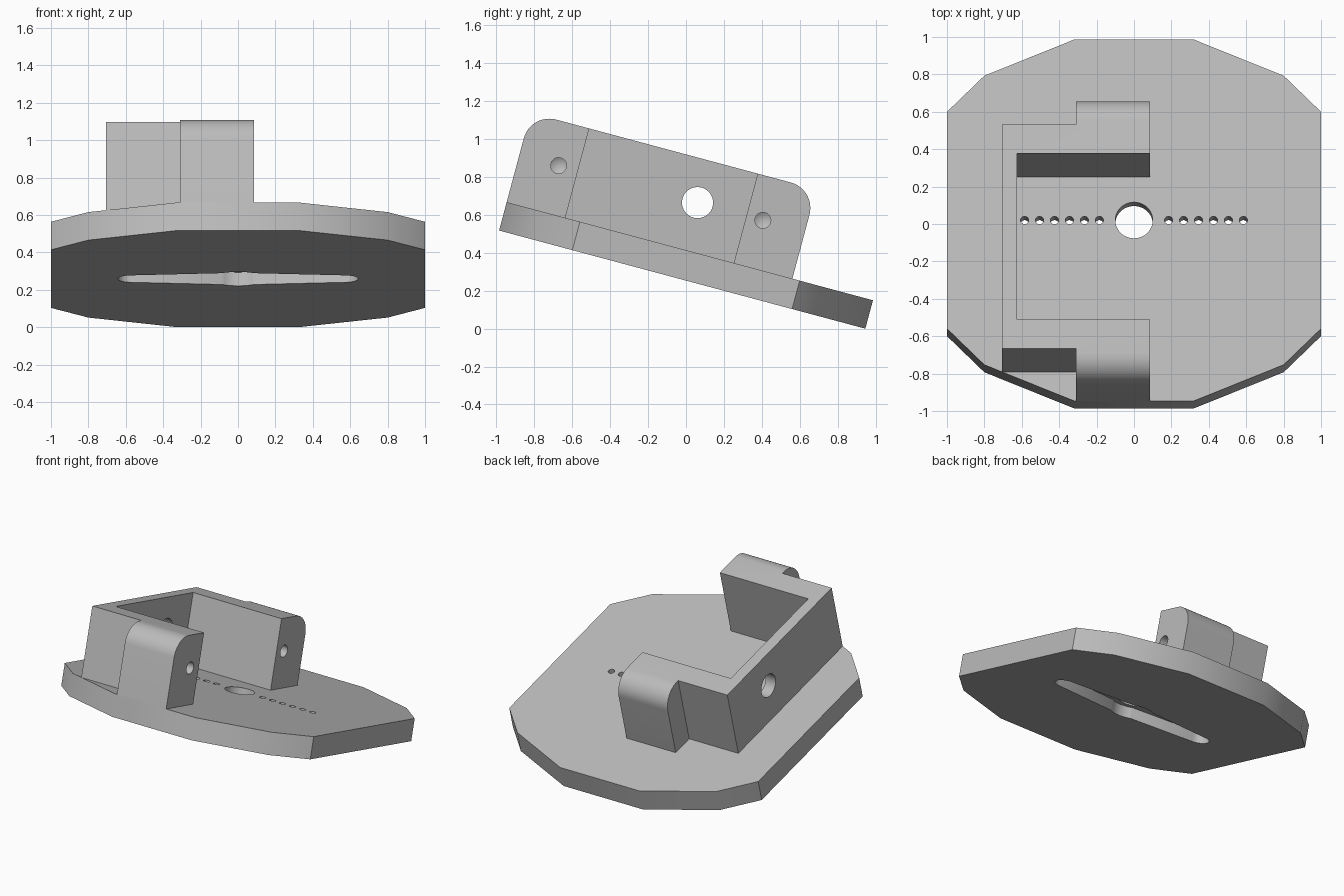
import bpy, bmesh, math
from mathutils import Matrix

if "Cube" in bpy.data.objects:
    bpy.data.objects.remove(bpy.data.objects["Cube"], do_unlink=True)

mat = bpy.data.materials.new("plain grey")
mat.use_nodes = True
GREY = (0.5, 0.5, 0.5, 1)
mat.diffuse_color = GREY
mat.node_tree.nodes["Principled BSDF"].inputs["Base Color"].default_value = GREY

THICK, TOP = 0.155, 0.643
TILT = Matrix.Translation((0, -0.02, 0.2588)) @ Matrix.Rotation(math.radians(-15), 4, "X")


def prism(name, outline, lo, hi, along_x=False, tip=0, round_ends=None):
    """Extrude an outline along z (or x); optional drill tip and rounded top edges."""
    bm = bmesh.new()
    place = (lambda a, b, h: (h, a, b)) if along_x else (lambda a, b, h: (a, b, h))
    face = bm.faces.new([bm.verts.new(place(a, b, lo)) for a, b in outline])
    new = bmesh.ops.extrude_face_region(bm, geom=[face])["geom"]
    shift = place(0, 0, hi - lo)
    bmesh.ops.translate(bm, vec=shift, verts=[v for v in new if isinstance(v, bmesh.types.BMVert)])
    bmesh.ops.recalc_face_normals(bm, faces=bm.faces)
    if tip:
        bmesh.ops.poke(bm, faces=[face], offset=tip)
    if round_ends:
        ends = [e for e in bm.edges if all(
            abs(v.co.z - hi) < 1e-4 and min(abs(v.co.y - y) for y in round_ends) < 1e-4
            for v in e.verts) and abs(e.verts[0].co.y - e.verts[1].co.y) < 1e-4]
        bmesh.ops.bevel(bm, geom=ends, offset=0.14, segments=12, profile=0.5, affect="EDGES")
    mesh = bpy.data.meshes.new(name)
    bm.to_mesh(mesh)
    bm.free()
    mesh.materials.append(mat)
    obj = bpy.data.objects.new(name, mesh)
    bpy.context.collection.objects.link(obj)
    return obj


def arc(cx, cy, r, start=0, sweep=360, n=48):
    count = n if sweep == 360 else n + 1
    angles = [math.radians(start + sweep * i / n) for i in range(count)]
    return [(cx + r * math.cos(t), cy + r * math.sin(t)) for t in angles]


def cut(body, cutter):
    cutter.hide_render = True
    mod = body.modifiers.new("cut", "BOOLEAN")
    mod.operation, mod.solver, mod.object = "DIFFERENCE", "EXACT", cutter
    bpy.context.view_layer.objects.active = body
    bpy.ops.object.modifier_apply(modifier=mod.name)
    bpy.data.objects.remove(cutter, do_unlink=True)


# Base plate: square with double-chamfered corners
quarter = [(1, 0.6), (0.8, 0.8), (0.32, 1)]
half = quarter + [(-x, y) for x, y in reversed(quarter)]
plate = prism("base_plate", half + [(-x, -y) for x, y in half], 0, THICK)

# Tapered arm recess underneath, with a round hub
side = [(0.08, 0.118)]
recess = (arc(0.57, 0, 0.072, -90, 180, 16) + side + [(-x, y) for x, y in side]
          + arc(-0.57, 0, 0.072, 90, 180, 16) + [(-x, -y) for x, y in side]
          + [(x, -y) for x, y in side])
cut(plate, prism("recess_cutter", recess, -0.1, 0.075))
cut(plate, prism("hub_cutter", arc(0, 0, 0.145), -0.1, 0.075))

# Centre hole and the row of small screw holes
cut(plate, prism("centre_cutter", arc(0, 0, 0.1), -0.2, 0.3))
for sign in (-1, 1):
    for i in range(6):
        x = sign * (0.185 + 0.08 * i)
        cut(plate, prism("screw_cutter", arc(x, 0, 0.022, n=20), -0.2, 0.3))

# U-shaped bracket with thick rounded ears on both arms
MID = -0.22
arm = [(-0.705, 0.62), (-0.31, 0.62), (-0.31, 0.78), (0.085, 0.78), (0.085, 0.46), (-0.625, 0.46)]
plan = [(x, MID + d) for x, d in arm] + [(x, MID - d) for x, d in reversed(arm)]
bracket = prism("motor_bracket", plan, THICK, TOP, round_ends=(MID - 0.78, MID + 0.78))

# Blind drilled holes in the ears, and the cable hole through the rear wall
for y in (MID - 0.565, MID + 0.55):
    cut(bracket, prism("drill_cutter", arc(y, 0.412, 0.042, n=32), -0.25, 0.3, True, tip=0.025))
cut(bracket, prism("cable_cutter", arc(-0.027, 0.413, 0.082), -0.9, -0.5, True))

# Tilt everything and shade
bpy.ops.object.select_all(action="DESELECT")
for obj in (plate, bracket):
    obj.data.transform(TILT)
    obj.select_set(True)
bpy.context.view_layer.objects.active = plate
bpy.ops.object.shade_smooth_by_angle(angle=math.radians(30))
